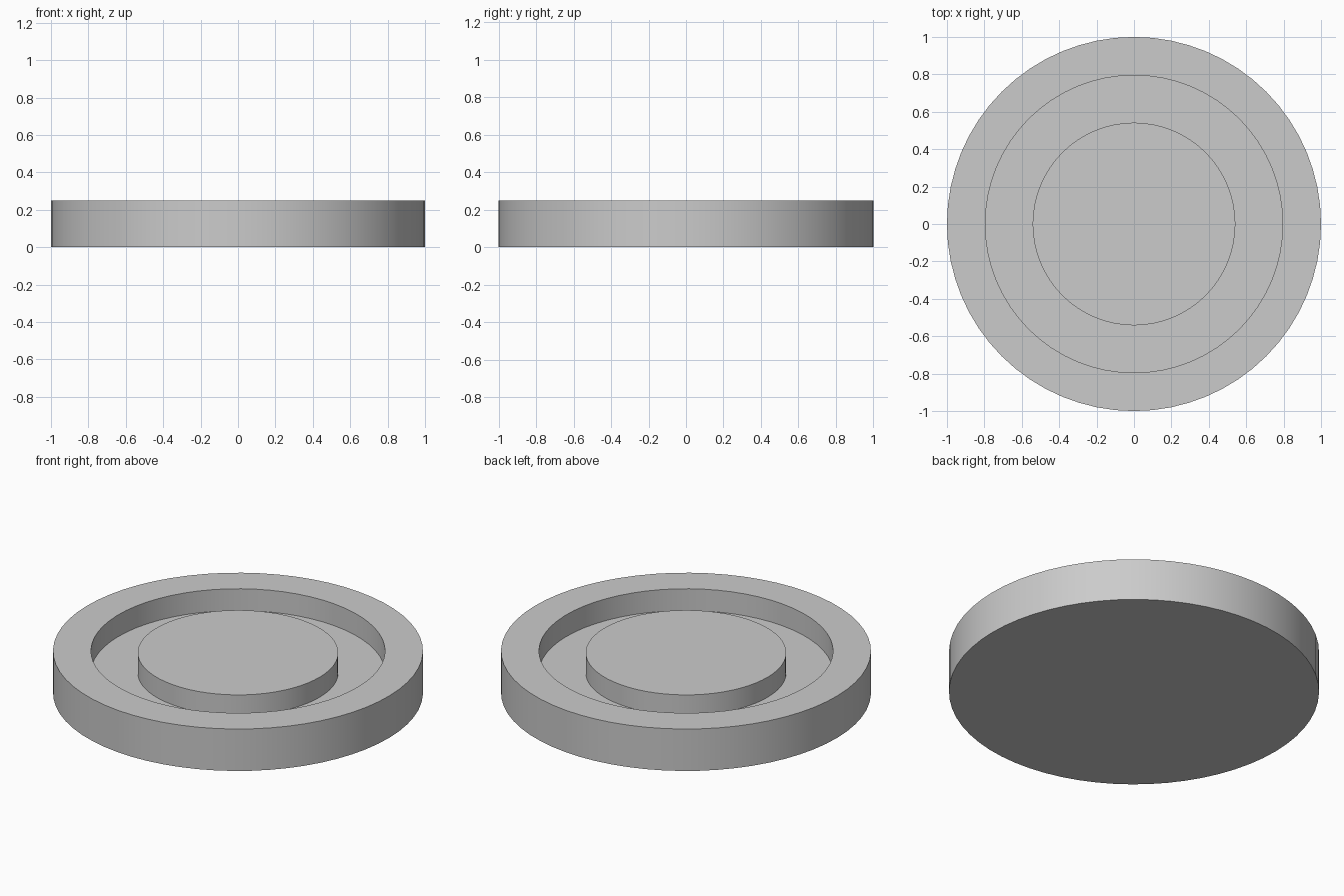
import bpy
import bmesh
import math

if "Cube" in bpy.data.objects:
    bpy.data.objects.remove(bpy.data.objects["Cube"], do_unlink=True)

SIDES = 64
HEIGHT, DISC_TOP, FLOOR = 0.25, 0.24, 0.12
OUTER, INNER, DISC = 1.0, 0.795, 0.542

# Plain grey material
grey = bpy.data.materials.new("plain_grey")
grey.use_nodes = True
colour = (0.6, 0.6, 0.6, 1)
grey.diffuse_color = colour
grey.node_tree.nodes["Principled BSDF"].inputs["Base Color"].default_value = colour

# Turned dish: flat base, raised rim, sunken ring channel and centre disc
profile = [(0, 0), (OUTER, 0), (OUTER, HEIGHT), (INNER, HEIGHT),
           (INNER, FLOOR), (DISC, FLOOR), (DISC, DISC_TOP), (0, DISC_TOP)]

bm = bmesh.new()
points = [bm.verts.new((r, 0, z)) for r, z in profile]
edges = [bm.edges.new(pair) for pair in zip(points, points[1:])]
bmesh.ops.spin(bm, geom=points + edges, cent=(0, 0, 0), axis=(0, 0, 1),
               angle=math.tau, steps=SIDES, use_duplicate=False)
bmesh.ops.remove_doubles(bm, verts=bm.verts, dist=0.0001)
bmesh.ops.recalc_face_normals(bm, faces=bm.faces)

mesh = bpy.data.meshes.new("round_dish")
bm.to_mesh(mesh)
bm.free()
mesh.materials.append(grey)
dish = bpy.data.objects.new("round_dish", mesh)
bpy.context.collection.objects.link(dish)

# Smooth walls with crisp rims
bpy.ops.object.select_all(action="DESELECT")
dish.select_set(True)
bpy.context.view_layer.objects.active = dish
bpy.ops.object.shade_smooth_by_angle(angle=math.radians(30))
